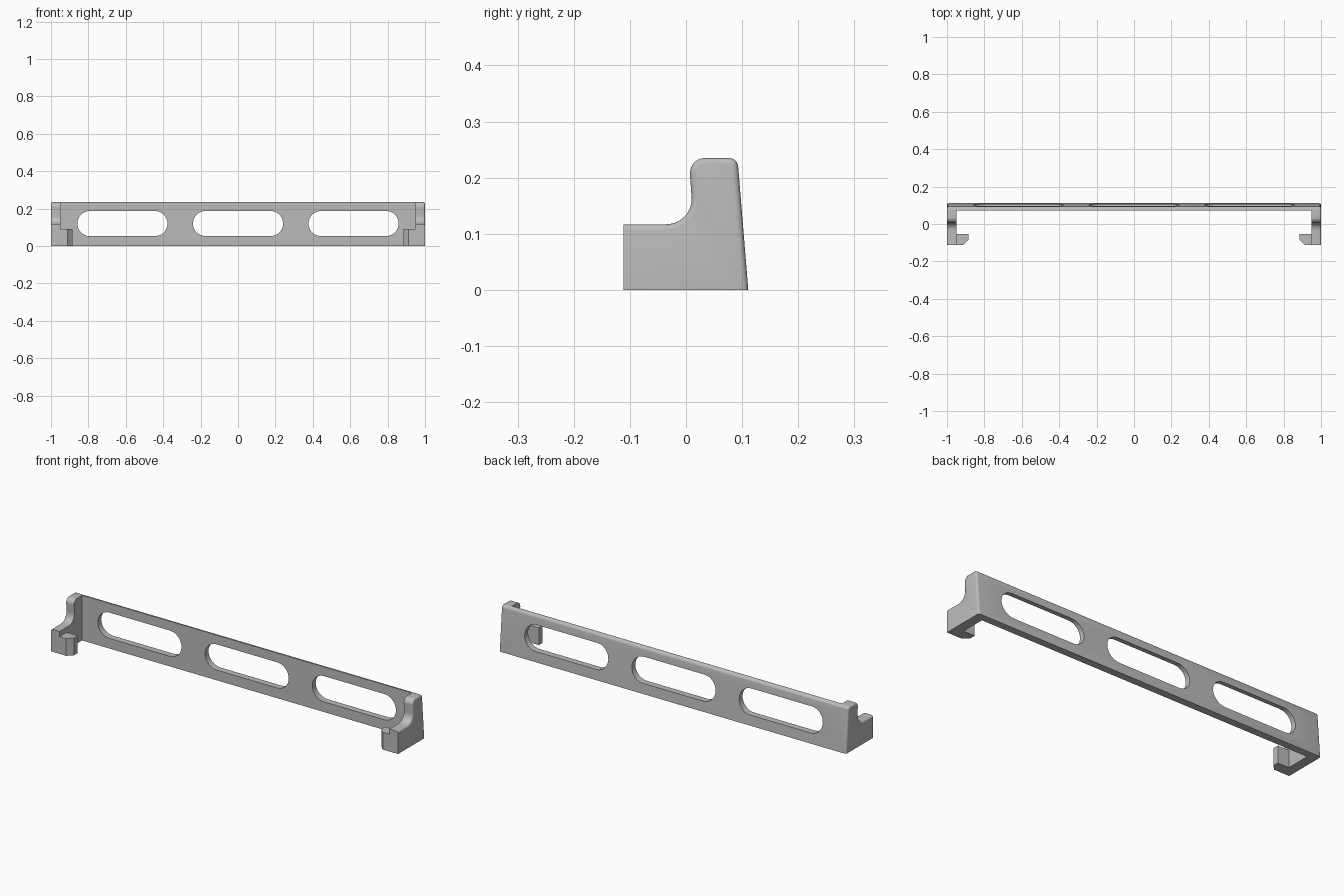
import bpy, bmesh, math

if "Cube" in bpy.data.objects:
    bpy.data.objects.remove(bpy.data.objects["Cube"])

grey = bpy.data.materials.new("plain grey")
grey.use_nodes = True
grey.diffuse_color = (0.5, 0.5, 0.5, 1)
grey.node_tree.nodes["Principled BSDF"].inputs["Base Color"].default_value = grey.diffuse_color


def arc(cx, cy, r, start, end, steps=10):
    angles = [math.radians(start + (end - start) * i / steps) for i in range(steps + 1)]
    return [(cx + r * math.cos(a), cy + r * math.sin(a)) for a in angles]


def prism(name, points, place, low, high):
    """Extrude a 2D outline between low and high; place maps (u, v, depth) to 3D."""
    bm = bmesh.new()
    rings = [[bm.verts.new(place(u, v, d)) for u, v in points] for d in (low, high)]
    bm.faces.new(rings[0])
    bm.faces.new(rings[1])
    for i in range(len(points)):
        j = (i + 1) % len(points)
        bm.faces.new((rings[0][i], rings[0][j], rings[1][j], rings[1][i]))
    bmesh.ops.recalc_face_normals(bm, faces=bm.faces)
    mesh = bpy.data.meshes.new(name)
    bm.to_mesh(mesh)
    bm.free()
    mesh.materials.append(grey)
    obj = bpy.data.objects.new(name, mesh)
    bpy.context.collection.objects.link(obj)
    return obj


def along_x(u, v, d):
    return (d, u, v)


def along_y(u, v, d):
    return (u, d, v)


def along_z(u, v, d):
    return (u, v, d)


# Bracket body: side profile with low arm, concave step and tapered upright
profile = [(-0.111, 0), (0.111, 0)]
profile += arc(0.077, 0.219, 0.016, 5, 90, 6)
profile += arc(0.034, 0.208, 0.027, 90, 184)
profile += arc(-0.035, 0.162, 0.045, 4, -90)
profile += [(-0.111, 0.117)]
body = prism("bracket_body", profile, along_x, -1, 1)

# Round the outer rim of both ends, leaving the base and arm tips square
bm = bmesh.new()
bm.from_mesh(body.data)
rim = [e for e in bm.edges
       if abs(e.verts[0].co.x - e.verts[1].co.x) < 1e-4
       and max(v.co.z for v in e.verts) > 0.01
       and max(v.co.y for v in e.verts) > -0.11]
bmesh.ops.bevel(bm, geom=rim, offset=0.01, segments=4, profile=0.5, affect='EDGES')
bm.to_mesh(body.data)
bm.free()


def cut(cutter):
    cutter.hide_render = True
    cutter.hide_viewport = True
    mod = body.modifiers.new(cutter.name, 'BOOLEAN')
    mod.operation = 'DIFFERENCE'
    mod.solver = 'EXACT'
    mod.object = cutter


# Hollow between the end plates, leaving the long back wall
opening = [(-0.95, -0.3), (0.95, -0.3), (0.95, 0.073), (-0.95, 0.073)]
cut(prism("opening_cutter", opening, along_z, -0.1, 0.4))

# Three rounded slots through the wall
for i, x in enumerate((-0.618, 0, 0.618)):
    slot = arc(x + 0.174, 0.12, 0.067, -90, 90, 16) + arc(x - 0.174, 0.12, 0.067, 90, 270, 16)
    cut(prism(f"slot_cutter_{i + 1}", slot, along_y, 0.03, 0.2))

# Apply the cuts and remove the cutters
bpy.context.view_layer.objects.active = body
body.select_set(True)
for mod in list(body.modifiers):
    cutter = mod.object
    bpy.ops.object.modifier_apply(modifier=mod.name)
    bpy.data.objects.remove(cutter)
bpy.ops.object.shade_smooth_by_angle(angle=math.radians(30))

# Inward hooks with a chamfered front corner
for side, s in (("left", 1), ("right", -1)):
    outline = [(0.95, -0.111), (0.912, -0.111), (0.886, -0.085), (0.886, -0.054), (0.95, -0.054)]
    prism(f"{side}_hook", [(s * x, y) for x, y in outline], along_z, 0, 0.09)
